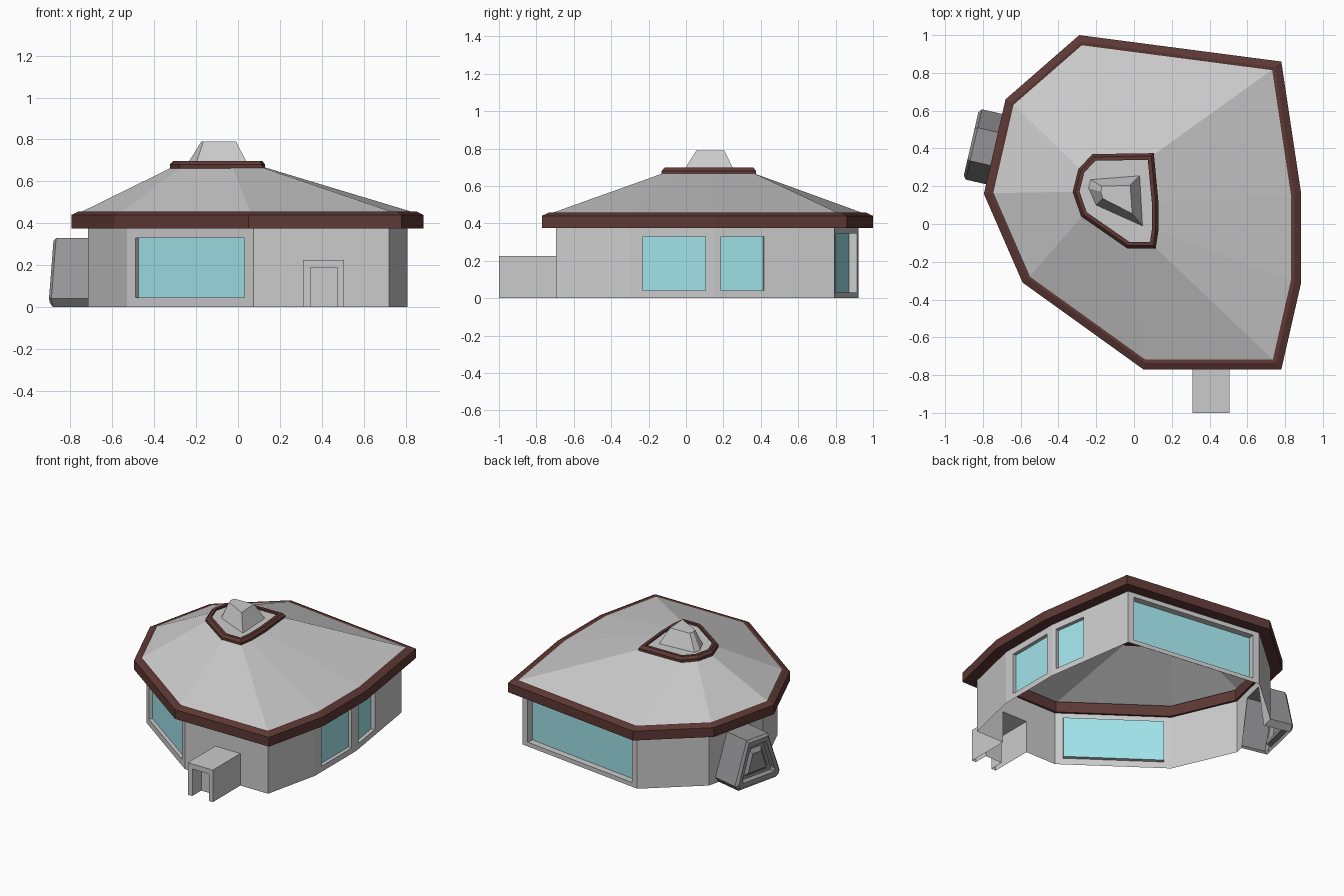
import bpy, bmesh
from mathutils import Vector as V

if "Cube" in bpy.data.objects:
    bpy.data.objects.remove(bpy.data.objects["Cube"])


def mat(name, rgb):
    m = bpy.data.materials.new(name)
    m.diffuse_color = (*rgb, 1)
    m.use_nodes = True
    m.node_tree.nodes["Principled BSDF"].inputs["Base Color"].default_value = m.diffuse_color
    return m


BROWN = mat("brown_trim", (0.11, 0.04, 0.035))
GLASS = mat("window_glass", (0.36, 0.78, 0.83))
DARK = mat("dark_grey", (0.3, 0.3, 0.31))


def make(name, faces, material=None, fix=True):
    """Build an object from a list of faces given as point lists."""
    bm = bmesh.new()
    for f in faces:
        bm.faces.new([bm.verts.new(p) for p in f])
    bmesh.ops.remove_doubles(bm, verts=bm.verts, dist=1e-4)
    if fix:
        bmesh.ops.recalc_face_normals(bm, faces=bm.faces)
    me = bpy.data.meshes.new(name)
    bm.to_mesh(me)
    bm.free()
    ob = bpy.data.objects.new(name, me)
    bpy.context.collection.objects.link(ob)
    if material:
        me.materials.append(material)
    return ob


def inset(poly, d):
    """Mitred inward offset of a counter-clockwise outline."""
    out = []
    for i, p in enumerate(poly):
        a = (V(p) - V(poly[i - 1])).normalized()
        b = (V(poly[(i + 1) % len(poly)]) - V(p)).normalized()
        na, nb = V((-a.y, a.x)), V((-b.y, b.x))
        out.append(V(p) + (na + nb) * d / (1 + na.dot(nb)))
    return out


def at(poly, z):
    return [V((p[0], p[1], z)) for p in poly]


def bridge(a, b, closed=True):
    n = len(a)
    return [[a[i], a[(i + 1) % n], b[(i + 1) % n], b[i]] for i in range(n if closed else n - 1)]


def loft(loops, closed=True):
    return [f for a, b in zip(loops, loops[1:]) for f in bridge(a, b, closed)]


# Outlines of the eaves, the upper trim ring and the cupola (all counter-clockwise)
eaves = [(-.29, 1), (-.68, .66), (-.795, .16), (-.59, -.31), (.05, -.77),
         (.78, -.77), (.885, -.31), (.885, .16), (.78, .86)]
crown = [(-.22, .37), (-.295, .29), (-.325, .17), (-.28, .04), (-.035, -.13),
         (.115, -.13), (.13, -.03), (.13, .11), (.105, .375)]
cup_low = [(-.23, .235), (-.24, .19), (-.2, .1), (.045, -.01), (.03, .255)]
cup_top = [(-.17, .2), (-.175, .17), (-.165, .135), (-.01, .055), (-.02, .205)]
walls = inset(eaves, .075)

# Roof: fascia, slopes, upper ring, cap and cupola
s = [at(eaves, .375), at(eaves, .44), at(inset(eaves, .035), .457),
     at(inset(eaves, .09), .45), at(inset(eaves, .09), .375)]
make("eaves_fascia", loft(s + s[:1]), BROWN)
make("roof_slopes", bridge(at(inset(eaves, .033), .448), at(inset(crown, .02), .672)))
s = [at(crown, .66), at(crown, .68), at(inset(crown, .015), .698),
     at(inset(crown, .035), .698), at(inset(crown, .035), .66)]
make("crown_trim", loft(s + s[:1]), BROWN)
make("roof_cap", [at(inset(crown, .03), .685)])
make("cupola", bridge(at(cup_low, .685), at(cup_top, .79)) + [at(cup_top, .79)])


def local(i, u, z, n=0.0):
    """Point on wall i: u along it, z up, n outward."""
    a, b = V(walls[i]), V(walls[(i + 1) % 9])
    d = (b - a).normalized()
    p = a + d * u + V((d.y, -d.x)) * n
    return V((p.x, p.y, z))


def wall_len(i):
    return (V(walls[(i + 1) % 9]) - V(walls[i])).length


def rect(u0, u1, z0, z1):
    return [(u0, z0), (u1, z0), (u1, z1), (u0, z1)]


TOP = .39
ln = [wall_len(i) for i in range(9)]
door_u = .31 - walls[4].x
# wall index: (opening corners, recess depth or None for a plain opening)
openings = {
    1: ([(.09, 0), (.40, 0), (.32, .325), (.165, .325)], None),
    3: (rect(.065 * ln[3], .93 * ln[3], .045, .33), .025),
    4: (rect(door_u, door_u + .195, 0, .225), None),
    6: (rect(.155 * ln[6], .89 * ln[6], .04, .33), .025),
    7: (rect(.05 * ln[7], .41 * ln[7], .04, .33), .025),
    8: (rect(.045 * ln[8], .955 * ln[8], .03, .345), .045),
}

# Walls with recessed windows
wall_faces, glass_faces = [], []
for i in range(9):
    outer = [local(i, u, z) for u, z in rect(0, ln[i], 0, TOP)]
    if i not in openings:
        wall_faces.append(outer)
        continue
    hole, depth = openings[i]
    inner = [local(i, u, z) for u, z in hole]
    frame = bridge(outer, inner)
    wall_faces += frame[1:] if hole[0][1] == 0 else frame
    if depth:
        back = [local(i, u, z, -depth) for u, z in hole]
        wall_faces += bridge(inner, back)
        glass_faces.append(back)
make("walls", wall_faces)
make("window_panes", glass_faces, GLASS, fix=False)


# Entrance porch: hollow shell with recessed doorway
def arch(u0, u1, z, n):
    return [local(4, u, h, n) for u, h in ((u0, 0), (u0, z), (u1, z), (u1, 0))]


porch_n = 1.0 + walls[4].y
u0, u1 = door_u, door_u + .195
jamb_back = arch(u0 + .035, u1 - .03, .19, porch_n - .1)
make("entrance_porch", loft([arch(u0, u1, .225, 0), arch(u0, u1, .225, porch_n),
                             arch(u0 + .035, u1 - .03, .19, porch_n), jamb_back], False)
     + [jamb_back])

# Side hatch: tapered housing with stepped, recessed front
hexa = [(.085, 0), (.055, .04), (.155, .33), (.335, .33), (.437, .04), (.405, 0)]
trap = [(.075, .02), (.07, .045), (.16, .32), (.33, .32), (.425, .045), (.42, .02)]


def hatch(shape, n, k=1.0):
    cu, cz = .245, .15
    return [local(1, cu + (u - cu) * k, cz + (z - cz) * k, n) for u, z in shape]


steps = [hatch(hexa, 0), hatch(hexa, .185), hatch(trap, .2, .97), hatch(trap, .2, .78),
         hatch(trap, .165, .74), hatch(trap, .165, .58), hatch(trap, .185, .42)]
shell = loft(steps)
del shell[5]  # open underside
make("side_hatch", shell + [steps[-1]], DARK)
